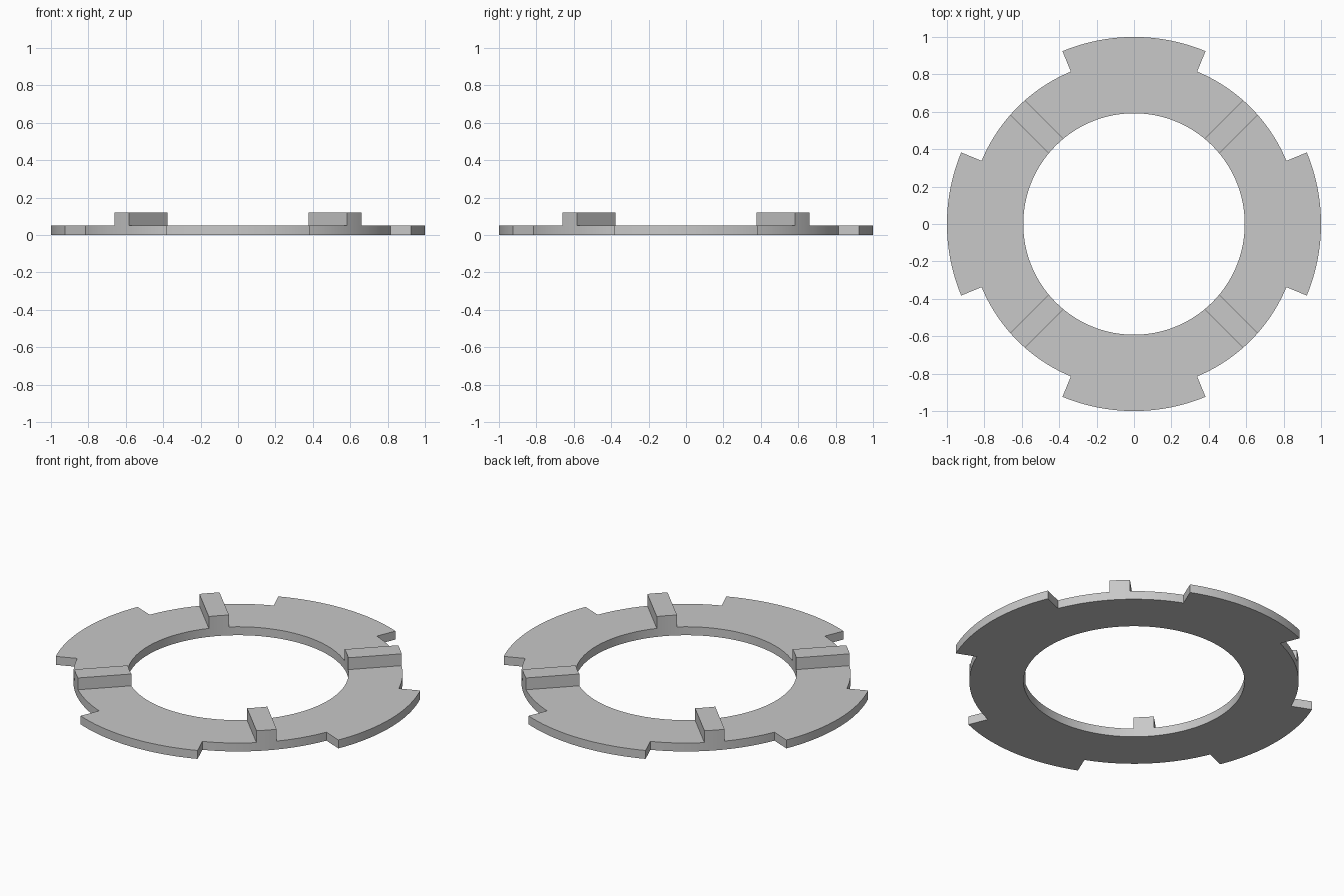
import bpy, bmesh
from math import sin, cos, asin, radians, pi
from mathutils import Vector

cube = bpy.data.objects.get("Cube")
if cube:
    bpy.data.objects.remove(cube, do_unlink=True)

R_IN, R_BODY, R_TAB = 0.592, 0.882, 1.0
BASE_H, RIB_H = 0.05, 0.12
RIB_HALF = 0.055
TAB_HALF = radians(22.5)

grey = bpy.data.materials.new("plain grey")
grey.use_nodes = True
colour = (0.58, 0.58, 0.58, 1)
grey.diffuse_color = colour
grey.node_tree.nodes["Principled BSDF"].inputs["Base Color"].default_value = colour


def spread(a, b, n):
    return [a + (b - a) * i / n for i in range(n + 1)]


def strip(bm, r0, r1, angles0, angles1):
    """Flat band of quads between two arcs."""
    rows = [[bm.verts.new((r * cos(a), r * sin(a), 0)) for a in angles]
            for r, angles in ((r0, angles0), (r1, angles1))]
    return [bm.faces.new((p, q, s, t)) for p, q, s, t in
            zip(rows[0], rows[1], rows[1][1:], rows[0][1:])]


def raise_faces(bm, faces, height):
    """Extrude a face region upward and return its new top faces."""
    out = bmesh.ops.extrude_face_region(bm, geom=faces)["geom"]
    verts = [g for g in out if isinstance(g, bmesh.types.BMVert)]
    bmesh.ops.translate(bm, verts=verts, vec=Vector((0, 0, height)))
    return [g for g in out if isinstance(g, bmesh.types.BMFace)]


bm = bmesh.new()
rib_tag = bm.faces.layers.int.new("rib")
half_in, half_out = asin(RIB_HALF / R_IN), asin(RIB_HALF / R_BODY)

# Flat outline: each quarter holds a tab, the ring beside it and a rib
for k in range(4):
    mid = k * pi / 2
    rib = mid + pi / 4
    tab = spread(mid - TAB_HALF, mid + TAB_HALF, 24)
    strip(bm, R_IN, R_BODY, tab, tab)
    strip(bm, R_BODY, R_TAB, tab, tab)
    for side in (-1, 1):
        strip(bm, R_IN, R_BODY,
              spread(mid + side * TAB_HALF, mid + side * (pi / 4 - half_in), 10),
              spread(mid + side * TAB_HALF, mid + side * (pi / 4 - half_out), 10))
    for f in strip(bm, R_IN, R_BODY, spread(rib - half_in, rib + half_in, 4),
                   spread(rib - half_out, rib + half_out, 4)):
        f[rib_tag] = 1
bmesh.ops.remove_doubles(bm, verts=bm.verts[:], dist=1e-4)
bmesh.ops.recalc_face_normals(bm, faces=bm.faces[:])

# Ring thickness, then the four ribs on top; keep the underside closed
underside = bmesh.ops.duplicate(bm, geom=bm.faces[:])["geom"]
top = raise_faces(bm, [f for f in bm.faces if f not in set(underside)], BASE_H)
raise_faces(bm, [f for f in top if f[rib_tag]], RIB_H - BASE_H)
bmesh.ops.remove_doubles(bm, verts=bm.verts[:], dist=1e-4)
bmesh.ops.recalc_face_normals(bm, faces=bm.faces[:])

mesh = bpy.data.meshes.new("tabbed_ring")
bm.to_mesh(mesh)
bm.free()
mesh.materials.append(grey)
ring = bpy.data.objects.new("tabbed_ring", mesh)
bpy.context.collection.objects.link(ring)

bpy.ops.object.select_all(action='DESELECT')
ring.select_set(True)
bpy.context.view_layer.objects.active = ring
bpy.ops.object.shade_smooth_by_angle(angle=radians(15))
